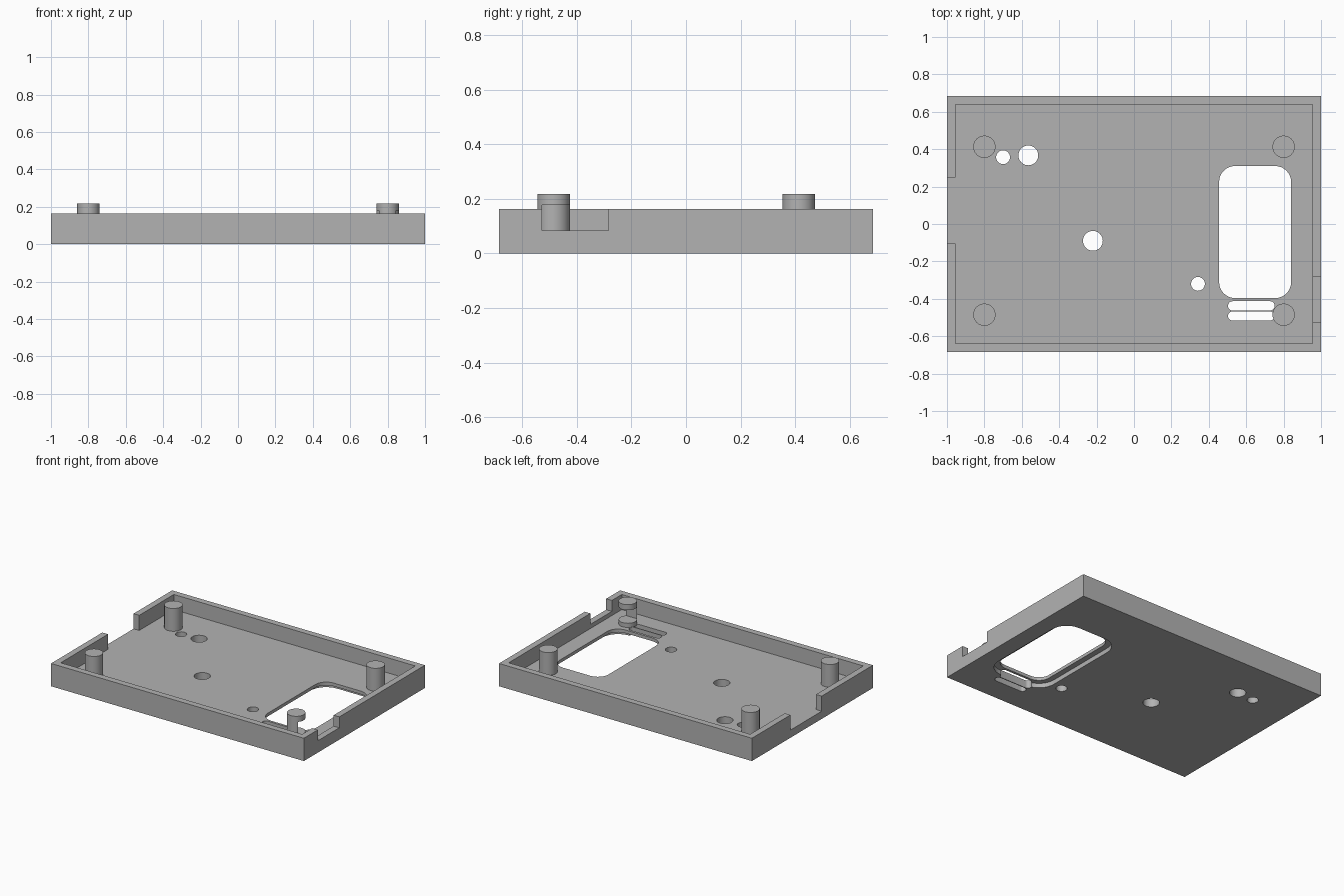
import bpy, bmesh, math

if "Cube" in bpy.data.objects:
    bpy.data.objects.remove(bpy.data.objects["Cube"])

W, D, H = 1.0, 0.684, 0.163      # half width, half depth, wall height
T, FLOOR, POST_TOP = 0.045, 0.055, 0.218

grey = bpy.data.materials.new("light grey plastic")
grey.diffuse_color = (0.45, 0.45, 0.45, 1)
grey.use_nodes = True
grey.node_tree.nodes["Principled BSDF"].inputs["Base Color"].default_value = grey.diffuse_color


def prism(name, outline, z0, z1):
    """Extrude a closed 2D outline from z0 to z1."""
    bm = bmesh.new()
    face = bm.faces.new([bm.verts.new((x, y, z0)) for x, y in outline])
    new = bmesh.ops.extrude_face_region(bm, geom=[face])["geom"]
    bmesh.ops.translate(bm, vec=(0, 0, z1 - z0),
                        verts=[v for v in new if isinstance(v, bmesh.types.BMVert)])
    bmesh.ops.recalc_face_normals(bm, faces=bm.faces)
    mesh = bpy.data.meshes.new(name)
    bm.to_mesh(mesh)
    bm.free()
    ob = bpy.data.objects.new(name, mesh)
    bpy.context.collection.objects.link(ob)
    mesh.materials.append(grey)
    return ob


def rect(x0, x1, y0, y1):
    return [(x0, y0), (x1, y0), (x1, y1), (x0, y1)]


def rounded(x0, x1, y0, y1, r, n=8):
    pts = []
    corners = [(x1 - r, y1 - r), (x0 + r, y1 - r), (x0 + r, y0 + r), (x1 - r, y0 + r)]
    for q, (cx, cy) in enumerate(corners):
        for i in range(n + 1):
            a = math.pi / 2 * (q + i / n)
            pts.append((cx + r * math.cos(a), cy + r * math.sin(a)))
    return pts


def circle(cx, cy, r, n=40):
    return [(cx + r * math.cos(2 * math.pi * i / n),
             cy + r * math.sin(2 * math.pi * i / n)) for i in range(n)]


def carve(ob, cutters):
    """Subtract every cutter, then bake the result and remove the cutters."""
    for c in cutters:
        c.hide_render = True
        m = ob.modifiers.new("cut", 'BOOLEAN')
        m.operation, m.solver, m.object = 'DIFFERENCE', 'EXACT', c
    dg = bpy.context.evaluated_depsgraph_get()
    mesh = bpy.data.meshes.new_from_object(ob.evaluated_get(dg))
    ob.modifiers.clear()
    ob.data = mesh
    for c in cutters:
        bpy.data.objects.remove(c)


def smooth(ob):
    bpy.ops.object.select_all(action='DESELECT')
    ob.select_set(True)
    bpy.context.view_layer.objects.active = ob
    bpy.ops.object.shade_smooth_by_angle(angle=math.radians(30))


# Tray with cavity and wall notches
tray = prism("tray", rect(-W, W, -D, D), 0, H)
cuts = [
    prism("cavity", rect(-W + T, W - T, -D + T, D - T), FLOOR, 0.4),
    prism("left_notch", rect(-1.1, -0.9, -0.105, 0.248), FLOOR, 0.4),
    prism("right_notch", rect(0.9, 1.1, -0.527, -0.284), 0.085, 0.4),
]

# Screen window with a wider recess underneath
cuts.append(prism("window", rounded(0.455, 0.84, -0.396, 0.31, 0.085), -0.1, 0.1))
cuts.append(prism("window_recess",
                  rounded(0.415, 0.88, -0.436, 0.35, 0.125), -0.1, 0.032))

# Two thin slots beside the window
for y0, y1 in ((-0.462, -0.413), (-0.516, -0.468)):
    cuts.append(prism("slot", rounded(0.503, 0.752, y0, y1, 0.023, 6), -0.1, 0.1))

# Round holes through the floor
for x, y, r in ((-0.70, 0.357, 0.037), (-0.565, 0.367, 0.053),
                (-0.22, -0.09, 0.053), (0.342, -0.32, 0.037)):
    cuts.append(prism("hole", circle(x, y, r), -0.1, 0.1))
carve(tray, cuts)
smooth(tray)

# Corner posts; the front right one is cleared for the side connector
for sx, side in ((-1, "left"), (1, "right")):
    for y, end in ((-0.485, "front"), (0.413, "back")):
        post = prism(f"{end}_{side}_post", circle(sx * 0.8, y, 0.0595),
                     FLOOR - 0.003, POST_TOP)
        if side == "right" and end == "front":
            carve(post, [prism("connector_clearance",
                               rect(0.7, 1.1, -0.527, -0.284), 0.085, 0.178)])
        smooth(post)
